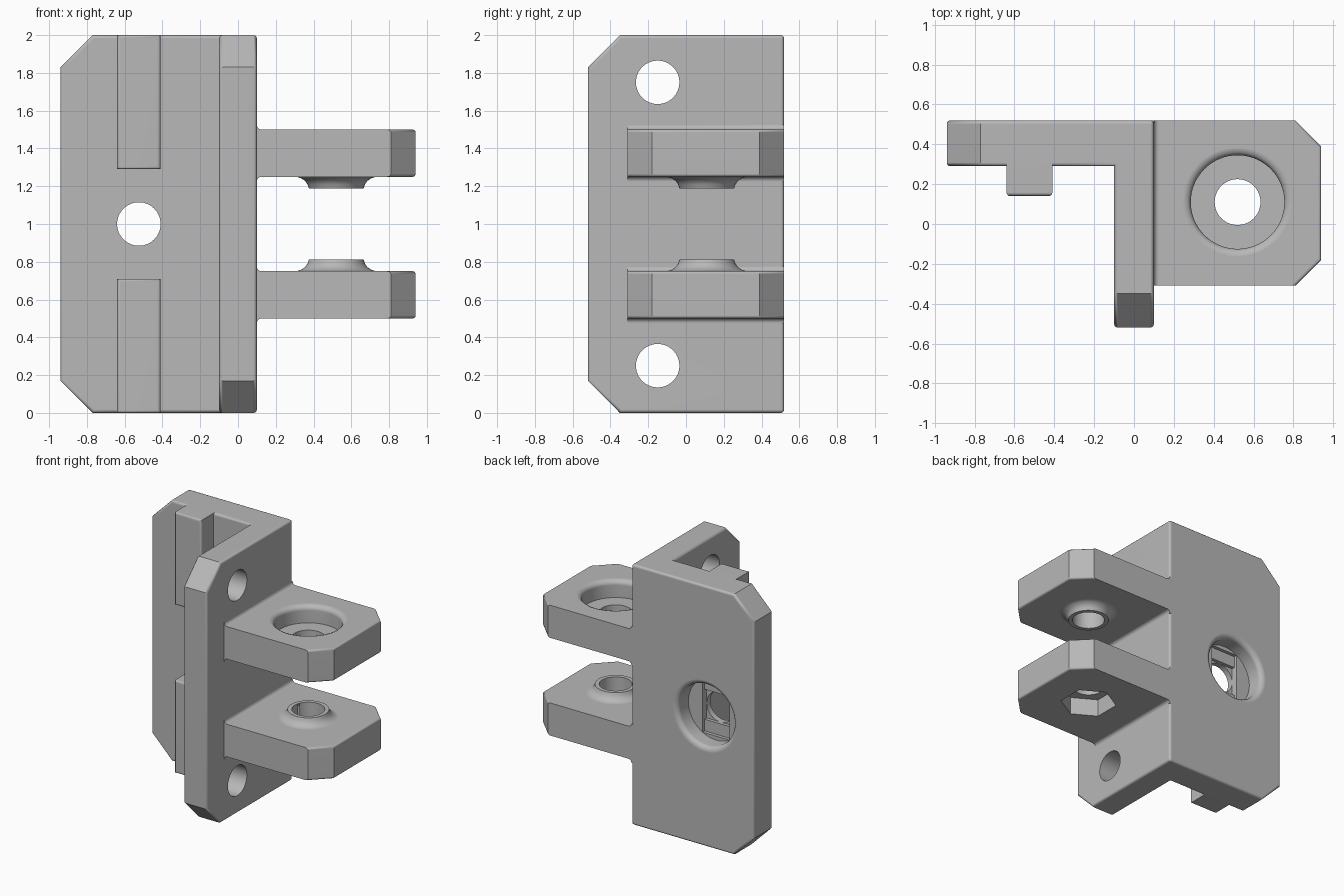
import bpy, bmesh, math
from mathutils import Matrix, Vector

if "Cube" in bpy.data.objects:
    bpy.data.objects.remove(bpy.data.objects["Cube"])

grey = bpy.data.materials.new("plain grey")
grey.use_nodes = True
COLOUR = (0.48, 0.48, 0.48, 1)
grey.diffuse_color = COLOUR
grey.node_tree.nodes["Principled BSDF"].inputs["Base Color"].default_value = COLOUR

BOLT_R = 0.115
PIVOT = (0.52, 0.11)
PLATE_HOLE_X = -0.525


def make(name, bm):
    bmesh.ops.recalc_face_normals(bm, faces=bm.faces[:])
    mesh = bpy.data.meshes.new(name)
    bm.to_mesh(mesh)
    bm.free()
    mesh.materials.append(grey)
    obj = bpy.data.objects.new(name, mesh)
    bpy.context.collection.objects.link(obj)
    return obj


def prism(points, direction):
    bm = bmesh.new()
    face = bm.faces.new([bm.verts.new(p) for p in points])
    out = bmesh.ops.extrude_face_region(bm, geom=[face])
    moved = [v for v in out["geom"] if isinstance(v, bmesh.types.BMVert)]
    bmesh.ops.translate(bm, verts=moved, vec=direction)
    bmesh.ops.recalc_face_normals(bm, faces=bm.faces[:])
    return bm


def box(x0, x1, y0, y1, z0, z1):
    base = [(x0, y0, z0), (x1, y0, z0), (x1, y1, z0), (x0, y1, z0)]
    return prism(base, (0, 0, z1 - z0))


def lathe(profile, matrix, steps=64):
    """Spin (radius, height) points about the local z axis."""
    bm = bmesh.new()
    vs = [bm.verts.new((r, 0, h)) for r, h in profile]
    es = [bm.edges.new(pair) for pair in zip(vs, vs[1:])]
    bmesh.ops.spin(bm, geom=vs + es, cent=(0, 0, 0), axis=(0, 0, 1),
                   angle=math.tau, steps=steps)
    bmesh.ops.remove_doubles(bm, verts=bm.verts[:], dist=1e-4)
    bmesh.ops.transform(bm, matrix=matrix, verts=bm.verts[:])
    return bm


def rod(radius, length, matrix, steps=64):
    h = length / 2
    return lathe([(0, -h), (radius, -h), (radius, h), (0, h)], matrix, steps)


def chop(bm, point, normal):
    out = bmesh.ops.bisect_plane(bm, geom=bm.verts[:] + bm.edges[:] + bm.faces[:],
                                 plane_co=point, plane_no=normal, clear_outer=True)
    cut = [e for e in out["geom_cut"] if isinstance(e, bmesh.types.BMEdge)]
    bmesh.ops.edgeloop_fill(bm, edges=cut)
    bmesh.ops.recalc_face_normals(bm, faces=bm.faces[:])


def soften(bm, width, rule=lambda mid: True):
    edges = [e for e in bm.edges if e.calc_face_angle_signed(0) > 1
             and rule((e.verts[0].co + e.verts[1].co) / 2)]
    bmesh.ops.bevel(bm, geom=edges, offset=width, segments=3, profile=0.5,
                    affect='EDGES', clamp_overlap=True)


def combine(target, tool, operation):
    mod = target.modifiers.new(operation.lower(), 'BOOLEAN')
    mod.operation, mod.solver, mod.object = operation, 'EXACT', tool
    bpy.ops.object.select_all(action='DESELECT')
    bpy.context.view_layer.objects.active = target
    target.select_set(True)
    bpy.ops.object.modifier_apply(modifier=mod.name)
    bpy.data.objects.remove(tool)


def at(x, y, z, axis=None, angle=0):
    m = Matrix.Translation((x, y, z))
    return m @ Matrix.Rotation(angle, 4, axis) if axis else m


# L-shaped back plate and side wall with chamfered outer corners
outline = [(-0.94, 0.29), (-0.1, 0.29), (-0.1, -0.52), (0.1, -0.52), (0.1, 0.52), (-0.94, 0.52)]
bm = prism([(x, y, 0) for x, y in outline], (0, 0, 2))
for z, up in ((1.83, 1), (0.17, -1)):
    chop(bm, Vector((-0.94, 0, z)), Vector((-1, 0, up)))
    chop(bm, Vector((0, -0.52, z)), Vector((0, -1, up)))
soften(bm, 0.018)
bracket = make("hinge_bracket", bm)

# Alignment rails on the plate
for z0, z1 in ((0, 0.71), (1.29, 2)):
    bm = box(-0.64, -0.41, 0.14, 0.35, z0, z1)
    soften(bm, 0.018, lambda mid: mid.y < 0.2)
    combine(bracket, make("rail", bm), 'UNION')

# Hinge arms with filleted roots and chamfered tips
FILLET = 0.025
for z0 in (0.5, 1.25):
    z1 = z0 + 0.25
    curve = []
    for i in range(5):
        a = i * math.pi / 8
        curve.append((0.1 + FILLET * (1 - math.sin(a)), FILLET * (1 - math.cos(a))))
    top = [(x, z1 + h) for x, h in curve]
    low = [(x, z0 - h) for x, h in reversed(curve)]
    # The top curve starts at the arm and climbs the wall
    side = [(0.94, z1)] + top + [(0.05, z1 + FILLET), (0.05, z0 - FILLET)] + low + [(0.94, z0)]
    bm = prism([(x, -0.31, z) for x, z in side], (0, 0.83, 0))
    chop(bm, Vector((0.94, -0.18, 0)), Vector((1, -1, 0)))
    chop(bm, Vector((0.94, 0.39, 0)), Vector((1, 1, 0)))
    soften(bm, 0.015, lambda mid: mid.x > 0.85)
    combine(bracket, make("arm", bm), 'UNION')

# Flared washers on the facing sides of the arms
flare = [(0, -0.03), (0.21, -0.03), (0.21, 0), (0.185, 0.008), (0.165, 0.022),
         (0.152, 0.04), (0.145, 0.062), (0, 0.062)]
for z, turn in ((0.75, 0), (1.25, math.pi)):
    combine(bracket, make("washer", lathe(flare, at(*PIVOT, z, 'X', turn))), 'UNION')

# Round-lipped bolt head recesses in the upper arm and the back
recess = [(0, -0.135), (0.235, -0.135), (0.235, -0.04), (0.239, -0.024),
          (0.25, -0.011), (0.275, 0), (0.275, 0.05), (0, 0.05)]
combine(bracket, make("arm_recess", lathe(recess, at(*PIVOT, 1.5))), 'DIFFERENCE')
back = at(PLATE_HOLE_X, 0.52, 1, 'X', -math.pi / 2)
combine(bracket, make("back_recess", lathe(recess, back)), 'DIFFERENCE')

# Stepped slots at the bottom of the back recess
for half, floor in ((0.205, 0.36), (BOLT_R, 0.335)):
    step = box(PLATE_HOLE_X - BOLT_R, PLATE_HOLE_X + BOLT_R, floor, 0.42, 1 - half, 1 + half)
    combine(bracket, make("slot", step), 'DIFFERENCE')

# Hexagonal nut pocket under the lower arm
pocket = rod(0.2, 0.27, at(*PIVOT, 0.5, 'Z', math.pi / 6), 6)
combine(bracket, make("nut_pocket", pocket), 'DIFFERENCE')

# Through holes for the pivot, the plate and the side wall
holes = [at(*PIVOT, 1), at(PLATE_HOLE_X, 0.4, 1, 'X', math.pi / 2)]
holes += [at(0, -0.15, z, 'Y', math.pi / 2) for z in (0.25, 1.75)]
for matrix, length in zip(holes, (1.6, 0.6, 0.5, 0.5)):
    combine(bracket, make("hole", rod(BOLT_R, length, matrix)), 'DIFFERENCE')

# Smooth shading with crisp corners
bpy.ops.object.select_all(action='DESELECT')
bpy.context.view_layer.objects.active = bracket
bracket.select_set(True)
bpy.ops.object.shade_smooth_by_angle(angle=math.radians(35))
weighted = bracket.modifiers.new("even_normals", 'WEIGHTED_NORMAL')
weighted.keep_sharp = True
